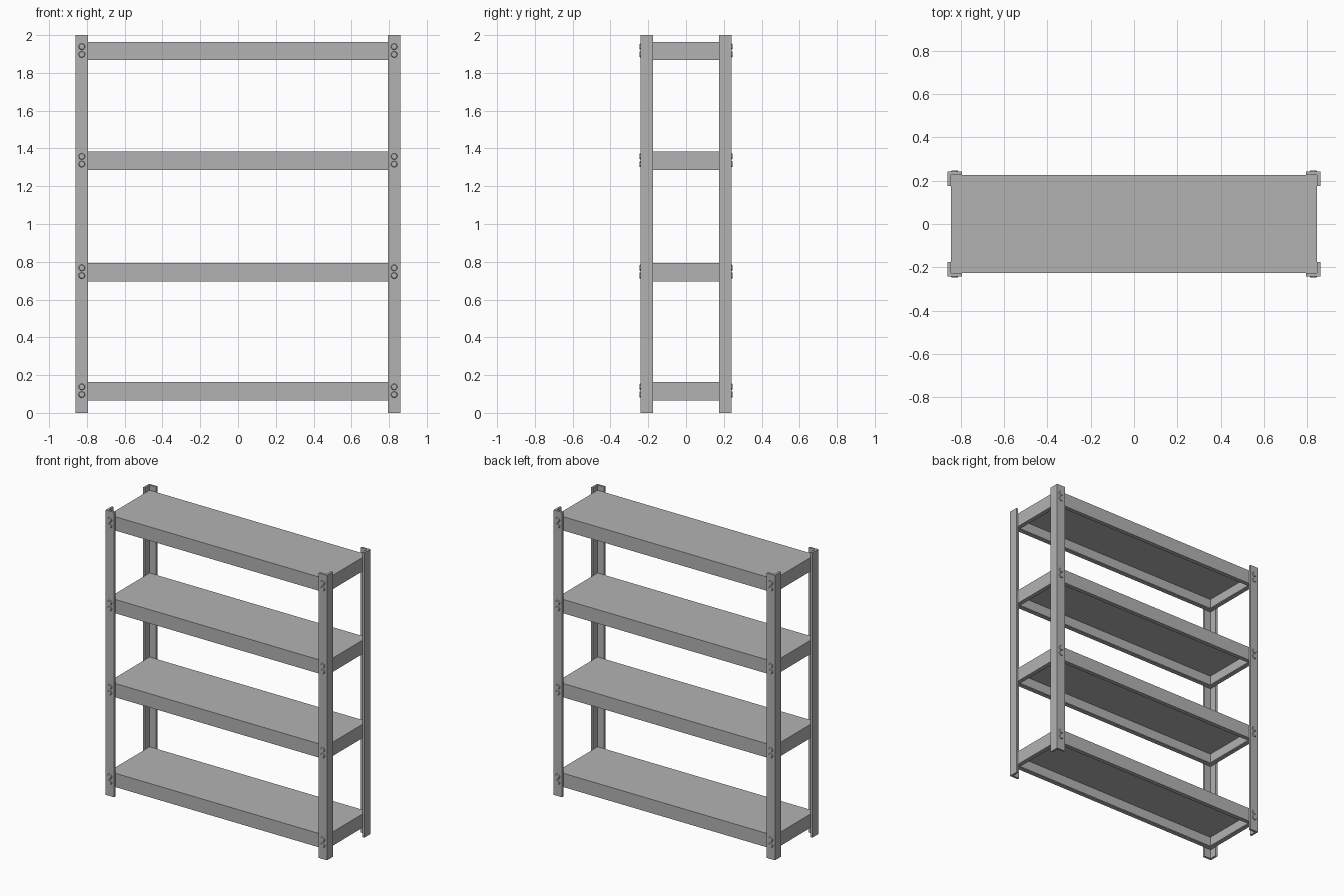
import bpy
import bmesh
from mathutils import Matrix

default = bpy.data.objects.get("Cube")
if default:
    bpy.data.objects.remove(default, do_unlink=True)

steel = bpy.data.materials.new("grey steel")
steel.use_nodes = True
GREY = (0.45, 0.45, 0.45, 1)
steel.diffuse_color = GREY
steel.node_tree.nodes["Principled BSDF"].inputs["Base Color"].default_value = GREY

HALF_X, HALF_Y, HEIGHT = 0.86, 0.241, 2.0
LEG, WALL = 0.066, 0.015
TRAY_X, TRAY_Y, TRAY_H = HALF_X - WALL, HALF_Y - WALL, 0.097
SHEET, LIP = 0.008, 0.03
SHELF_TOPS = (0.163, 0.793, 1.383, 1.964)


def finish(bm, name):
    bmesh.ops.recalc_face_normals(bm, faces=bm.faces)
    mesh = bpy.data.meshes.new(name)
    bm.to_mesh(mesh)
    bm.free()
    mesh.materials.append(steel)
    obj = bpy.data.objects.new(name, mesh)
    bpy.context.collection.objects.link(obj)
    return obj


def angle_post(name, sx, sy):
    """Upright with an L section, its corner facing outwards."""
    section = [(0, 0), (LEG, 0), (LEG, WALL), (WALL, WALL), (WALL, LEG), (0, LEG)]
    bm = bmesh.new()
    face = bm.faces.new([bm.verts.new((sx * (HALF_X - a), sy * (HALF_Y - b), 0))
                         for a, b in section])
    up = bmesh.ops.extrude_face_region(bm, geom=[face], use_keep_orig=True)
    verts = [v for v in up["geom"] if isinstance(v, bmesh.types.BMVert)]
    bmesh.ops.translate(bm, verts=verts, vec=(0, 0, HEIGHT))
    finish(bm, name)


def tray(name, top):
    """Folded sheet shelf: top, four skirts and a lip turned inwards below."""
    low = top - TRAY_H
    # inset from the rim and height of each ring, from outer top to inner top
    rings = [(0, top), (0, low), (LIP, low), (LIP, low + SHEET),
             (SHEET, low + SHEET), (SHEET, top - SHEET)]
    bm = bmesh.new()
    loops = [[bm.verts.new((sx * (TRAY_X - d), sy * (TRAY_Y - d), z))
              for sx, sy in ((1, 1), (-1, 1), (-1, -1), (1, -1))] for d, z in rings]
    for a, b in zip(loops, loops[1:]):
        for i in range(4):
            j = (i + 1) % 4
            bm.faces.new((a[i], a[j], b[j], b[i]))
    bm.faces.new(loops[0])
    bm.faces.new(loops[-1])
    finish(bm, name)


def bolts(name, sx, sy):
    """Two low round bolt heads per shelf on the outer face of a post."""
    bm = bmesh.new()
    for top in SHELF_TOPS:
        for drop in (0.025, 0.066):
            place = Matrix.Translation((sx * (HALF_X - LEG / 2), sy * (HALF_Y + 0.002), top - drop))
            turn = Matrix.Rotation(-sy * 1.5708, 4, "X")
            bmesh.ops.create_cone(bm, cap_ends=True, segments=16, radius1=0.018,
                                  radius2=0.014, depth=0.008, matrix=place @ turn)
    finish(bm, name)


# Uprights and their bolts
for side, sx in (("left", 1), ("right", -1)):
    for end, sy in (("front", -1), ("back", 1)):
        angle_post(f"{end}_{side}_post", sx, sy)
        bolts(f"{end}_{side}_bolts", sx, sy)

# Shelves
for n, top in enumerate(SHELF_TOPS, 1):
    tray(f"shelf_{n}", top)
